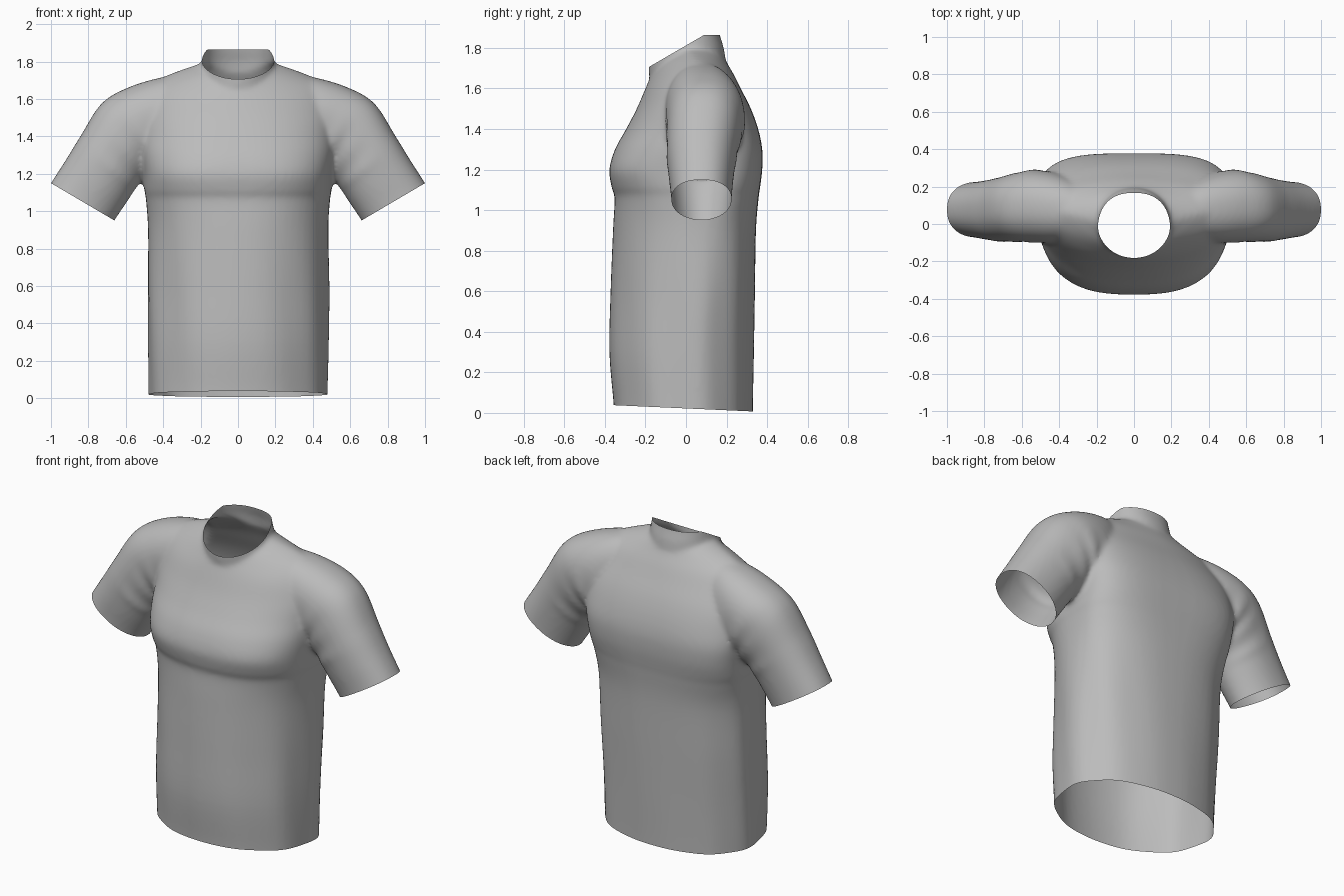
import bpy, bmesh, math
from mathutils import Vector

cube = bpy.data.objects.get("Cube")
if cube:
    bpy.data.objects.remove(cube)

SEG = 64


def spline_rows(rows, steps):
    """Smoothly interpolate a table of cross-section parameters."""
    out = []
    for i in range(len(rows) - 1):
        a, b, c, d = (rows[max(0, min(len(rows) - 1, i + k))] for k in (-1, 0, 1, 2))
        for s in range(steps):
            t = s / steps
            out.append([q + t / 2 * (r - p + t * (2 * p - 5 * q + 4 * r - w + t * (3 * (q - r) + w - p)))
                        for p, q, r, w in zip(a, b, c, d)])
    return out + [list(rows[-1])]


def power(v, n):
    return math.copysign(abs(v) ** (2 / n), v)


def loft(bm, rings):
    """Closed tube through a list of rings."""
    loops = [[bm.verts.new(p) for p in ring] for ring in rings]
    for a, b in zip(loops, loops[1:]):
        for i in range(SEG):
            j = (i + 1) % SEG
            bm.faces.new((a[i], a[j], b[j], b[i]))
    bm.faces.new(loops[0][::-1])
    bm.faces.new(loops[-1])


def torso_ring(z, half, front, back, side, nf, nb):
    ring = []
    drape = max(0, min(1, (1.0 - z) * 2))
    for i in range(SEG):
        a = 2 * math.pi * i / SEG
        c, s = math.cos(a), math.sin(a)
        n, depth = (nb, back - side) if s > 0 else (nf, side - front)
        # soft hanging folds, strongest toward the flanks
        fold = 1 + 0.012 * drape * abs(c) * math.sin(9 * a + 2 * z)
        ring.append((half * power(c, n) * fold, side + depth * power(s, n) * fold, z))
    return ring


def sleeve_ring(xb, zb, xt, zt, front, back, sign, k):
    ring = []
    for i in range(SEG):
        a = 2 * math.pi * i / SEG
        n = 2.3 if math.cos(a) > 0 else 2
        u, v = power(math.cos(a), n), power(math.sin(a), n)
        # creases gathering at the underarm
        crease = 1 + 0.03 * max(0, 0.4 - u) * math.sin(k * 0.8) * (k < 36)
        x = (xb + xt) / 2 + (xt - xb) / 2 * u
        z = (zb + zt) / 2 + (zt - zb) / 2 * u
        ring.append((sign * x, (front + back) / 2 + (back - front) / 2 * v * crease, z))
    return ring


# Torso: height, half width, front, back, side line, front and back squareness
torso = [
    (-.08, .475, -.355, .33, .02, 2.1, 2.2),
    (.04, .477, -.357, .33, .02, 2.1, 2.2),
    (.3, .482, -.378, .335, .03, 2.1, 2.2),
    (.6, .485, -.372, .34, .05, 2.1, 2.3),
    (.9, .482, -.36, .345, .06, 2.2, 2.5),
    (1.06, .492, -.352, .358, .07, 2.4, 2.9),
    (1.11, .5, -.366, .365, .07, 2.5, 3.1),
    (1.2, .505, -.378, .376, .08, 2.7, 3.4),
    (1.3, .52, -.35, .376, .08, 2.5, 3.4),
    (1.4, .53, -.295, .356, .09, 2.3, 3),
    (1.5, .54, -.243, .32, .09, 2.1, 2.6),
    (1.6, .53, -.2, .27, .09, 1.9, 2.1),
    (1.67, .5, -.17, .235, .08, 1.6, 1.8),
    (1.73, .37, -.14, .2, .06, 1.5, 1.7),
    (1.77, .26, -.1, .18, .04, 1.5, 1.7),
    (1.8, .17, -.06, .15, .03, 2, 2),
]

# Collar: the same layout as the torso
collar = [
    (1.55, .17, -.17, .19, 0, 2, 2),
    (1.68, .19, -.183, .2, 0, 2, 2.1),
    (1.79, .194, -.182, .188, 0, 2, 2.2),
    (1.86, .185, -.18, .168, 0, 2, 2.3),
    (1.95, .18, -.18, .15, 0, 2, 2.3),
]

# Sleeve: underside x and z, top x and z, front and back
sleeve = [
    (.2, 1.3, .2, 1.74, -.06, .18),
    (.36, 1.26, .4, 1.717, -.1, .26),
    (.44, 1.23, .59, 1.66, -.1, .29),
    (.48, 1.2, .73, 1.575, -.095, .275),
    (.54, 1.13, .84, 1.405, -.095, .25),
    (.59, 1.055, .92, 1.275, -.085, .235),
    (.66, .95, 1, 1.15, -.072, .225),
    (.72, .85, 1.06, 1.05, -.07, .225),
]

bm = bmesh.new()
for profile in (torso, collar):
    loft(bm, [torso_ring(*r) for r in spline_rows(profile, 5)])
for sign in (1, -1):
    loft(bm, [sleeve_ring(*r, sign, k) for k, r in enumerate(spline_rows(sleeve, 8))])
bmesh.ops.recalc_face_normals(bm, faces=bm.faces)
mesh = bpy.data.meshes.new("shirt")
bm.to_mesh(mesh)
bm.free()
shirt = bpy.data.objects.new("shirt", mesh)
bpy.context.collection.objects.link(shirt)

# Fuse torso, collar and sleeves into one soft skin
remesh = shirt.modifiers.new("fuse", "REMESH")
remesh.mode = "VOXEL"
remesh.voxel_size = 0.013
smooth = shirt.modifiers.new("soften", "SMOOTH")
smooth.factor = 0.5
smooth.iterations = 10
bpy.context.view_layer.update()
fused = bpy.data.meshes.new_from_object(shirt.evaluated_get(bpy.context.evaluated_depsgraph_get()))
shirt.modifiers.clear()
shirt.data = fused


def trim(bm, point, normal, keep_region):
    """Cut away everything beyond a plane within a region."""
    faces = [f for f in bm.faces if all(keep_region(v.co) for v in f.verts)]
    geom = set(faces)
    for f in faces:
        geom.update(f.verts)
        geom.update(f.edges)
    bmesh.ops.bisect_plane(bm, geom=list(geom), plane_co=Vector(point),
                           plane_no=Vector(normal), clear_outer=True)


# Open the hem, the neck (sloping front, level back) and both cuffs
bm = bmesh.new()
bm.from_mesh(fused)
trim(bm, (0, 0, .022), (0, -.045, -1), lambda p: p.z < .3)
trim(bm, (0, 0, 1.812), (0, -.58, 1), lambda p: p.z > 1.6 and abs(p.x) < .3)
trim(bm, (0, 0, 1.864), (0, 0, 1), lambda p: p.z > 1.8)
for sign in (1, -1):
    trim(bm, (sign * .83, 0, 1.05), (sign * .507, 0, -.862), lambda p: p.x * sign > .6)
bm.to_mesh(fused)
bm.free()

# Plain grey cloth
cloth = bpy.data.materials.new("grey_cloth")
cloth.use_nodes = True
colour = (.5, .5, .5, 1)
cloth.diffuse_color = colour
cloth.node_tree.nodes["Principled BSDF"].inputs["Base Color"].default_value = colour
fused.materials.clear()
fused.materials.append(cloth)
for poly in fused.polygons:
    poly.material_index = 0
    poly.use_smooth = True
